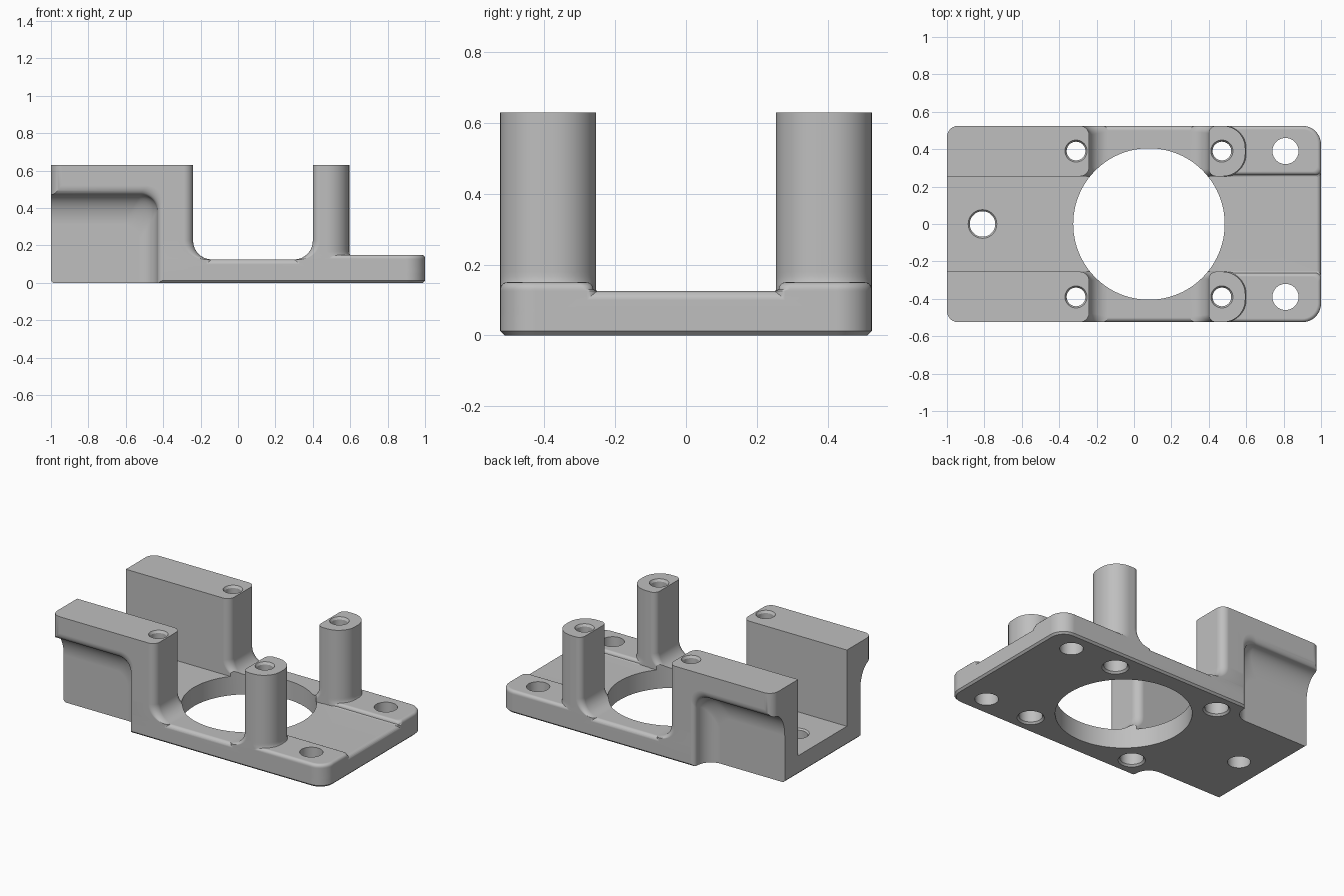
import bpy, bmesh, math

cube = bpy.data.objects.get("Cube")
if cube:
    bpy.data.objects.remove(cube, do_unlink=True)

grey = bpy.data.materials.new("plain grey")
grey.use_nodes = True
COLOUR = (0.52, 0.52, 0.52, 1)
grey.diffuse_color = COLOUR
for node in grey.node_tree.nodes:
    if node.type == 'BSDF_PRINCIPLED':
        node.inputs["Base Color"].default_value = COLOUR

SEG = 10                       # steps in a quarter turn
HALF, INNER, TOP, FLOOR = 0.525, 0.255, 0.63, 0.125
ARC = [math.pi / 2 * i / SEG for i in range(SEG + 1)]


def loft(name, rings):
    """Closed solid through rings of equal point count."""
    bm = bmesh.new()
    rows = [[bm.verts.new(p) for p in ring] for ring in rings]
    n = len(rows[0])
    for a, b in zip(rows, rows[1:]):
        for i in range(n):
            j = (i + 1) % n
            bm.faces.new((a[i], a[j], b[j], b[i]))
    bm.faces.new(rows[0])
    bm.faces.new(rows[-1])
    bmesh.ops.recalc_face_normals(bm, faces=bm.faces)
    mesh = bpy.data.meshes.new(name)
    bm.to_mesh(mesh)
    bm.free()
    mesh.materials.append(grey)
    obj = bpy.data.objects.new(name, mesh)
    bpy.context.collection.objects.link(obj)
    return obj


def plan(x0, x1, y0, y1, radii, z, side=1):
    """Rounded rectangle; radii go round from (x0, y0)."""
    pts = []
    corners = ((x0, y0, 1, 1), (x1, y0, -1, 1), (x1, y1, -1, -1), (x0, y1, 1, -1))
    for k, ((x, y, sx, sy), r) in enumerate(zip(corners, radii)):
        r = max(r, 0.003)
        for a in ARC:
            t = a + math.pi + k * math.pi / 2
            pts.append((x + sx * r + r * math.cos(t),
                        side * (y + sy * r + r * math.sin(t)), z))
    return pts


def combine(body, other, operation):
    mod = body.modifiers.new("combine", 'BOOLEAN')
    mod.operation = operation
    mod.solver = 'EXACT'
    mod.object = other
    bpy.context.view_layer.objects.active = body
    bpy.ops.object.modifier_apply(modifier=mod.name)
    bpy.data.objects.remove(other, do_unlink=True)


def drill(x, y, steps, n=48):
    """Round cutter from (height, radius) steps."""
    rings = [[(x + r * math.cos(math.tau * i / n), y + r * math.sin(math.tau * i / n), z)
              for i in range(n)] for z, r in steps]
    combine(body, loft("drill", rings), 'DIFFERENCE')


# Base plate: chamfered below, rounded above, open at the wall end
ROUND = 0.025
steps = [(0, 0.012), (0.012, 0)]
steps += [(FLOOR - ROUND + ROUND * math.sin(a), ROUND * (1 - math.cos(a))) for a in ARC[::2]]
body = loft("mounting_bracket", [
    plan(-1 + (d if z < 0.01 else 0), 1 - d, -HALF + d, HALF - d,
         (0.06, 0.1 - d, 0.1 - d, 0.06), z) for z, d in steps])

# Flare of the wall and post feet into the plate
FLARE = 0.1
foot = [(0.05, FLARE)] + [(FLOOR + FLARE * (1 - math.sin(a)), FLARE * (1 - math.cos(a)))
                          for a in reversed(ARC)] + [(TOP, 0)]

for side in (1, -1):
    # Raised pad at the open end
    pad = [(0.05, 0, 0), (FLOOR, 0, 0)]
    pad += [(0.13 + 0.02 * math.sin(a), 0.02 * (1 - math.cos(a)), 0.012) for a in ARC[::2]]
    combine(body, loft("pad", [
        plan(0.44, 1 - d, 0.25 + e + d, HALF - d, (0.01, 0.03, 0.1 - d, 0.01), z, side)
        for z, d, e in pad]), 'UNION')

    # Side wall
    combine(body, loft("side_wall", [
        plan(-1, -0.24 + o, INNER, HALF,
             (0, 0.05 - 0.2 * o, 0.05 - 0.2 * o, 0.06), z, side)
        for z, o in foot]), 'UNION')

    # Post, with a large round on its outer end
    combine(body, loft("post", [
        plan(0.4 - o, 0.595 + max(0, 0.02 - 0.6 * (z - FLOOR)) * (z < 0.16), INNER, HALF,
             (0.04 - 0.1 * o, 0.12, 0.12, 0.04 - 0.1 * o), z, side)
        for z, o in foot]), 'UNION')

    # Scooped pocket in the outside of the wall
    lip, scoop, corner = 0.03, 0.1, 0.09
    depths = [(HALF + 0.05, 0)]
    depths += [(HALF - lip * (1 - math.cos(a)), lip * math.sin(a)) for a in ARC[::2]]
    depths += [(HALF - lip - scoop * math.sin(a), lip + scoop * (1 - math.cos(a)))
               for a in ARC[1:]]
    rings = []
    for y, o in depths:
        x, z = -0.4 - o, 0.52 - 1.6 * o
        ring = [(-1.2, -0.2), (x, -0.2)]
        ring += [(x - corner + corner * math.cos(a), z - corner + corner * math.sin(a))
                 for a in ARC]
        ring.append((-1.2, z))
        rings.append([(px, side * y, pz) for px, pz in ring])
    combine(body, loft("pocket", rings), 'DIFFERENCE')

# Large central opening
drill(0.08, 0, [(-0.1, 0.405), (1, 0.405)], 96)

# Screw holes
for side in (1, -1):
    y = 0.39 * side
    for x in (-0.31, 0.47):
        drill(x, y, [(-0.01, 0.09), (0.012, 0.07), (0.12, 0.07), (0.121, 0.05),
                     (TOP - 0.015, 0.05), (TOP + 0.005, 0.062)])
    drill(0.81, y, [(-0.1, 0.07), (0.3, 0.07)])
drill(-0.81, 0, [(-0.1, 0.068), (FLOOR - 0.01, 0.068), (FLOOR + 0.01, 0.085)])

# Smooth the curves and keep the flat faces flat
bpy.ops.object.select_all(action='DESELECT')
body.select_set(True)
bpy.context.view_layer.objects.active = body
bpy.ops.object.shade_smooth_by_angle(angle=math.radians(28))
weighted = body.modifiers.new("even_shading", 'WEIGHTED_NORMAL')
weighted.keep_sharp = True
